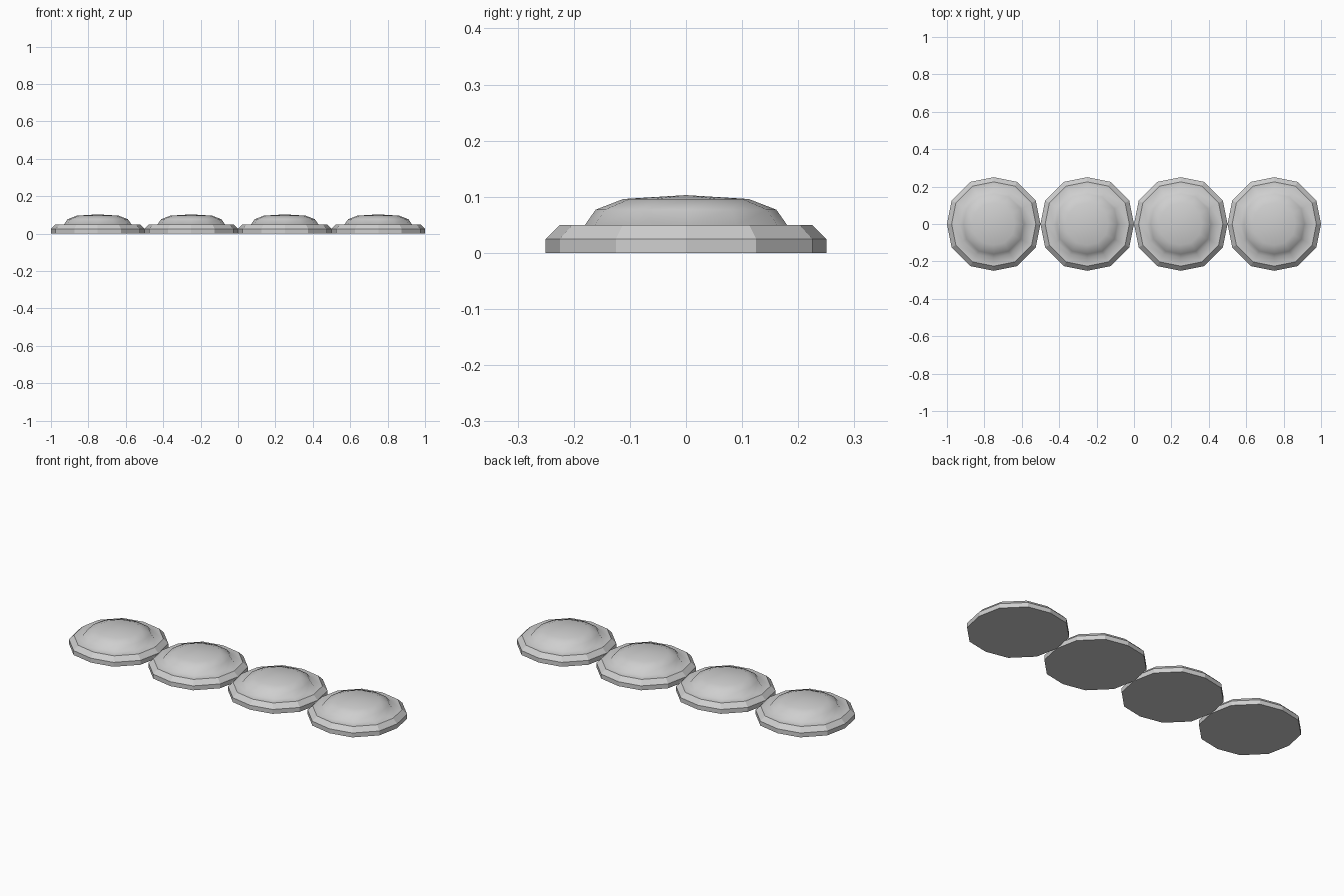
import bpy
import bmesh

cube = bpy.data.objects.get("Cube")
if cube:
    bpy.data.objects.remove(cube, do_unlink=True)

# Single light grey material
grey = bpy.data.materials.new("light grey")
grey.use_nodes = True
colour = (0.62, 0.62, 0.62, 1)
grey.diffuse_color = colour
grey.node_tree.nodes["Principled BSDF"].inputs["Base Color"].default_value = colour

# Twelve-sided outline: one quarter turned four times
quarter = [(1, 0), (0.9, 0.5), (0.5, 0.9)]
outline = []
for turn in range(4):
    outline += quarter
    quarter = [(-y, x) for x, y in quarter]

# Radius and height of each ring, from the foot up to the dome shoulder
rings = [(0.25, 0), (0.25, 0.025), (0.225, 0.05),
         (0.18, 0.05), (0.161, 0.077), (0.112, 0.096)]
FLAT_BANDS = 2      # side wall and bevel stay faceted
APEX = 0.103


def build_disc_mesh():
    bm = bmesh.new()
    loops = [[bm.verts.new((x * r, y * r, z)) for x, y in outline]
             for r, z in rings]
    n = len(outline)
    bm.faces.new(loops[0][::-1])
    # Side wall, bevel, flange and dome bands
    for band, (low, high) in enumerate(zip(loops, loops[1:])):
        for i in range(n):
            j = (i + 1) % n
            face = bm.faces.new((low[i], low[j], high[j], high[i]))
            face.smooth = band >= FLAT_BANDS
    # Shallow cap meeting at the apex
    tip = bm.verts.new((0, 0, APEX))
    for i in range(n):
        face = bm.faces.new((loops[-1][i], loops[-1][(i + 1) % n], tip))
        face.smooth = True
    mesh = bpy.data.meshes.new("domed_disc")
    bm.to_mesh(mesh)
    bm.free()
    mesh.materials.append(grey)
    return mesh


# Row of four touching discs
disc_mesh = build_disc_mesh()
for i in range(4):
    disc = bpy.data.objects.new(f"domed_disc_{i + 1}", disc_mesh)
    disc.location.x = -0.75 + 0.5 * i
    bpy.context.collection.objects.link(disc)
